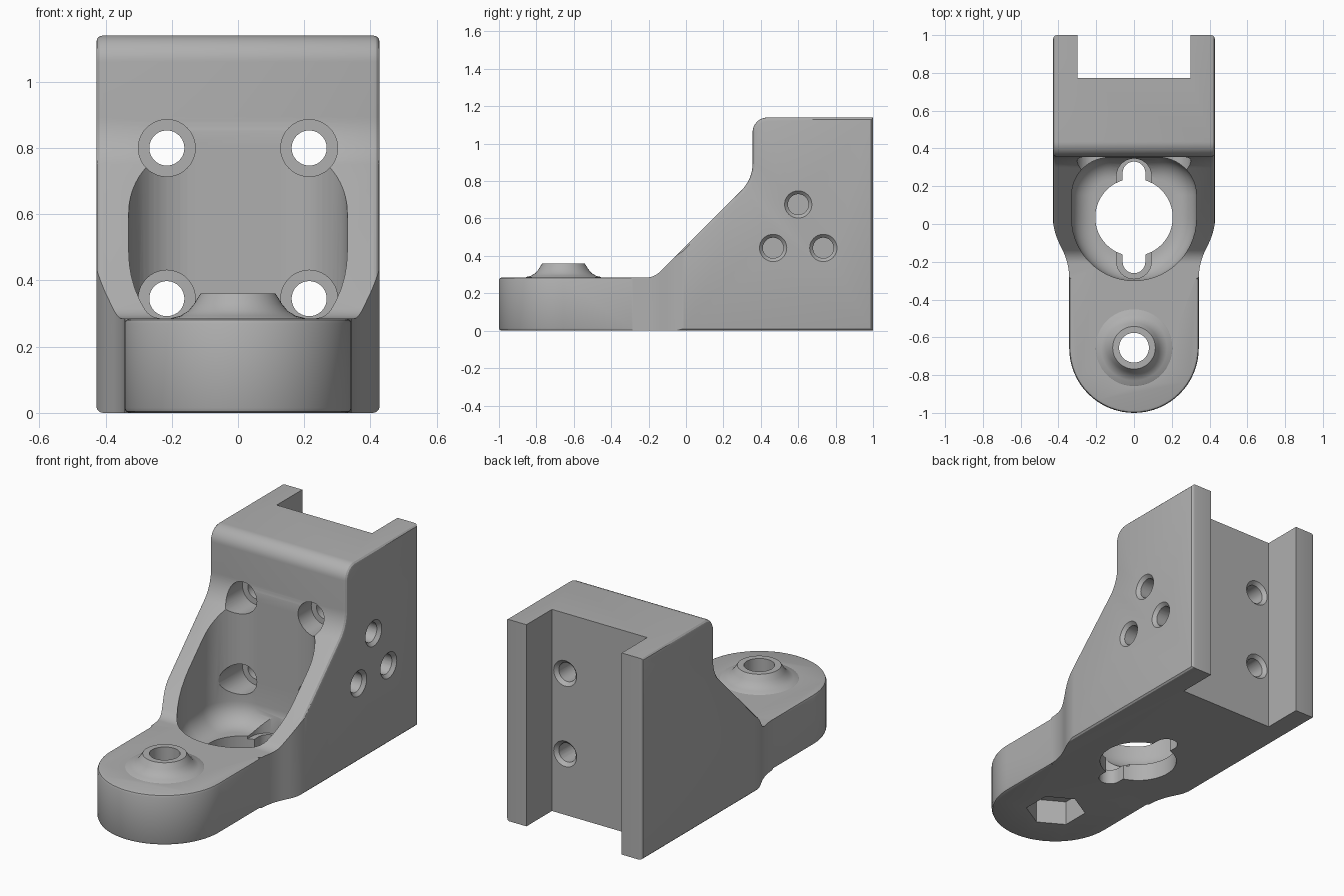
import bpy, bmesh
from math import sin, cos, tan, pi
from mathutils import Vector, Matrix

if "Cube" in bpy.data.objects:
    bpy.data.objects.remove(bpy.data.objects["Cube"], do_unlink=True)

GREY = (0.43, 0.43, 0.43, 1)
mat = bpy.data.materials.new("matte grey")
mat.use_nodes = True
mat.diffuse_color = GREY
mat.node_tree.nodes["Principled BSDF"].inputs["Base Color"].default_value = GREY


def make(name, bm):
    bmesh.ops.remove_doubles(bm, verts=bm.verts, dist=1e-5)
    bmesh.ops.recalc_face_normals(bm, faces=bm.faces)
    mesh = bpy.data.meshes.new(name)
    bm.to_mesh(mesh)
    bm.free()
    mesh.materials.append(mat)
    ob = bpy.data.objects.new(name, mesh)
    bpy.context.collection.objects.link(ob)
    return ob


def rounded(corners, n=12):
    """Closed outline from (x, y, radius) corners."""
    out = []
    for i, (x, y, r) in enumerate(corners):
        p = Vector((x, y))
        if r == 0:
            out.append(p)
            continue
        u = (Vector(corners[i - 1][:2]) - p).normalized()
        v = (Vector(corners[(i + 1) % len(corners)][:2]) - p).normalized()
        half = u.angle(v) / 2
        c = p + (u + v).normalized() * (r / sin(half))
        s, e = p + u * (r / tan(half)) - c, p + v * (r / tan(half)) - c
        sweep = pi - 2 * half
        for k in range(n + 1):
            f = k / n
            q = c + (s * sin((1 - f) * sweep) + e * sin(f * sweep)) / sin(sweep)
            if not out or (q - out[-1]).length > 1e-5:
                out.append(q)
    return out


def loft(name, rings):
    """Solid through rings of equal point count, capped at both ends."""
    bm = bmesh.new()
    rows = [[bm.verts.new(p) for p in ring] for ring in rings]
    n = len(rows[0])
    for a, b in zip(rows, rows[1:]):
        for i in range(n):
            j = (i + 1) % n
            bm.faces.new((a[i], a[j], b[j], b[i]))
    bm.faces.new(rows[0])
    bm.faces.new(rows[-1])
    return make(name, bm)


def prism(name, outline, z0, z1):
    return loft(name, [[(p[0], p[1], z) for p in outline] for z in (z0, z1)])


def rod(name, a, b, r1, r2=None, n=40):
    a, b = Vector(a), Vector(b)
    d = b - a
    turn = Vector((0, 0, 1)).rotation_difference(d).to_matrix().to_4x4()
    bm = bmesh.new()
    bmesh.ops.create_cone(bm, cap_ends=True, segments=n, radius1=r1,
                          radius2=r1 if r2 is None else r2, depth=d.length,
                          matrix=Matrix.Translation((a + b) / 2) @ turn)
    return make(name, bm)


def combine(target, tool, operation='DIFFERENCE'):
    tool.hide_render = True
    mod = target.modifiers.new("cut", 'BOOLEAN')
    mod.operation = operation
    mod.solver = 'EXACT'
    mod.object = tool
    bpy.context.view_layer.objects.active = target
    bpy.ops.object.modifier_apply(modifier=mod.name)
    bpy.data.objects.remove(tool, do_unlink=True)


def bevel(ob, test, offset, segments):
    bm = bmesh.new()
    bm.from_mesh(ob.data)
    edges = [e for e in bm.edges if len(e.link_faces) == 2
             and e.calc_face_angle() > 1 and test(e.verts[0].co, e.verts[1].co)]
    bmesh.ops.bevel(bm, geom=edges, offset=offset, offset_type='OFFSET',
                    segments=segments, profile=0.5, affect='EDGES',
                    clamp_overlap=False)
    bm.to_mesh(ob.data)
    bm.free()


# Body: side profile with rounded rims, trimmed by the plan outline
W, TOP, DECK = 0.428, 1.14, 0.285
side = rounded([(1, 0, 0), (1, TOP, 0), (0.356, TOP, 0.08), (0.356, 0.81, 0.2),
                (-0.17, DECK, 0.1), (-1.1, DECK, 0), (-1.1, 0, 0)])
body = loft("bracket_body", [[(x, p[0], p[1]) for p in side] for x in (-W, W)])
bevel(body, lambda a, b: abs(a.x - b.x) < 1e-4, 0.02, 3)

T = 0.343
half = [(T, -1, T), (T, -0.21, 0.35), (0.431, -0.03, 0.35), (0.431, 1.1, 0)]
plan = half + [(-x, y, r) for x, y, r in reversed(half)]
combine(body, prism("plan_trim", rounded(plan, 16), -0.1, 1.3), 'INTERSECT')
for level in (0, DECK):
    bevel(body, lambda a, b: abs(a.z - level) < 1e-4 and abs(b.z - level) < 1e-4
          and (a.y + b.y) / 2 < -0.3, 0.015, 2)

# Flared boss on the tongue
BY = -0.655
flare = [(0.21, 0.2), (0.21, 0.28), (0.2, 0.287), (0.175, 0.293), (0.15, 0.308),
         (0.132, 0.33), (0.12, 0.35), (0.113, 0.36)]
turns = [k * pi / 24 for k in range(48)]
boss = loft("boss", [[(r * cos(t), BY + r * sin(t), z) for t in turns]
                     for r, z in flare])
combine(body, boss, 'UNION')

# Bolt hole with hexagonal nut recess below
combine(body, rod("bolt_hole", (0, BY, -0.1), (0, BY, 0.5), 0.079))
hexagon = [(0.16 * sin(k * pi / 3), BY + 0.16 * cos(k * pi / 3)) for k in range(6)]
combine(body, prism("nut_recess", hexagon, -0.1, 0.14))

# Pocket with a rounded floor
FLOOR, R = 0.1, 0.12


def pocket_ring(d, z):
    x, y0, y1 = 0.33 - d, -0.3 + d, 0.352 - d
    ring = rounded([(x, y0, x), (x, y1, 0.2 - d), (-x, y1, 0.2 - d), (-x, y0, x)], 14)
    return [(p.x, p.y, z) for p in ring]


steps = [k * pi / 16 for k in range(9)]
rings = [pocket_ring(R * (1 - sin(t)), FLOOR + R * (1 - cos(t))) for t in steps]
combine(body, loft("pocket", rings + [pocket_ring(0, 1.02)]))


# Round floor opening with two key slots
def slot(w, y0, y1):
    r = w * 0.99
    return rounded([(w, y0, r), (w, y1, r), (-w, y1, r), (-w, y0, r)])


combine(body, prism("key_recess", slot(0.092, -0.29, 0.346), 0.085, 0.3))
combine(body, prism("key_slot", slot(0.06, -0.26, 0.33), -0.1, 0.32))
combine(body, rod("floor_hole", (0, 0.035, -0.1), (0, 0.035, 0.28), 0.205, n=64))

# Rear channel
channel = [(0.298, 0.772), (0.298, 1.2), (-0.298, 1.2), (-0.298, 0.772)]
combine(body, prism("rear_channel", channel, -0.1, 1.3))

# Four counterbored mounting holes through the back wall
for x in (-0.215, 0.215):
    for z in (0.345, 0.8):
        combine(body, rod("counterbore", (x, 0.05, z), (x, 0.47, z), 0.086))
        combine(body, rod("mount_hole", (x, 0.4, z), (x, 0.9, z), 0.053))
        combine(body, rod("hole_chamfer", (x, 0.75, z), (x, 0.78, z), 0.05, 0.08))

# Three blind holes on the left side, set in a triangle
for k in range(3):
    t = pi / 2 + k * 2 * pi / 3
    y, z = 0.6 + 0.155 * cos(t), 0.52 + 0.155 * sin(t)
    combine(body, rod("side_hole", (0.315, y, z), (0.5, y, z), 0.055))
    combine(body, rod("side_chamfer", (0.405, y, z), (0.435, y, z), 0.05, 0.08))

# Smooth curves, crisp edges
for ob in bpy.context.selected_objects:
    ob.select_set(False)
body.select_set(True)
bpy.context.view_layer.objects.active = body
bpy.ops.object.shade_smooth_by_angle(angle=0.5)
